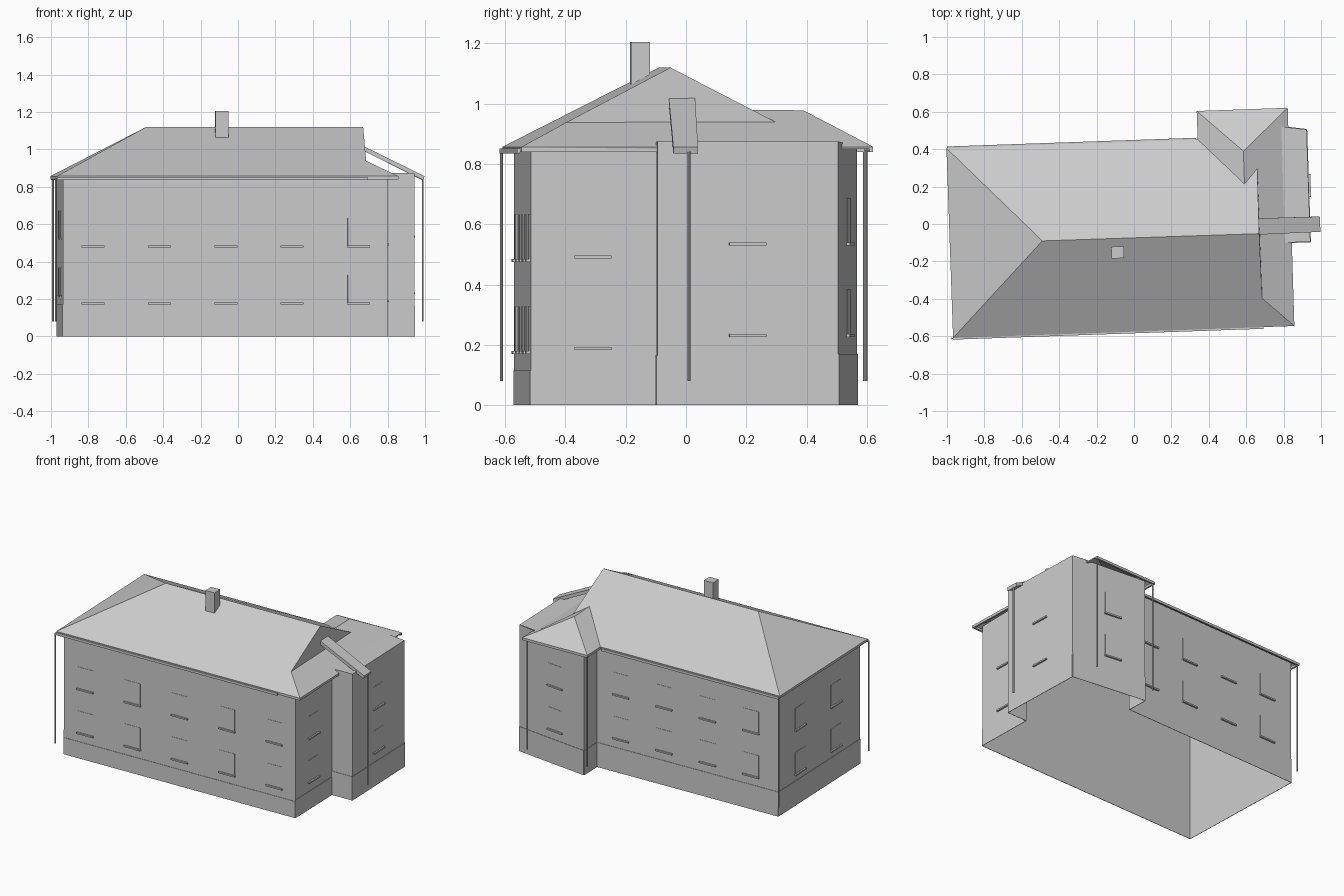
import bpy, math
from mathutils import Vector, Matrix

if "Cube" in bpy.data.objects:
    bpy.data.objects.remove(bpy.data.objects["Cube"])

ROT = Matrix.Rotation(math.radians(2), 3, 'Z')   # the house sits slightly turned


def L(x, y, z=0.0):
    """Roof-aligned coordinates to world."""
    return ROT @ Vector((x, y, z))


def mesh(name, verts, faces):
    me = bpy.data.meshes.new(name)
    me.from_pydata([tuple(v) for v in verts], [], faces)
    me.update()
    ob = bpy.data.objects.new(name, me)
    bpy.context.collection.objects.link(ob)
    return ob


def prism(name, low, high):
    """Closed solid between two matching loops (low loop counter-clockwise)."""
    n = len(low)
    faces = [tuple(reversed(range(n))), tuple(range(n, 2 * n))]
    faces += [(i, (i + 1) % n, n + (i + 1) % n, n + i) for i in range(n)]
    return mesh(name, list(low) + list(high), faces)


def wall_box(name, p, q, s0, s1, z0, z1, out, inn=0.0):
    """Box along segment p-q (outside on its right) between distances s0 and s1."""
    p, q = Vector(p[:2]), Vector(q[:2])
    d = (q - p).normalized()
    n = Vector((d.y, -d.x))
    ring = [p + d * s0 + n * out, p + d * s1 + n * out,
            p + d * s1 - n * inn, p + d * s0 - n * inn]
    return prism(name, [(*v, z0) for v in ring], [(*v, z1) for v in ring])


# Walls: one open shell around the footprint
FRONT_L, FRONT_R = (-0.935, -0.57), (0.80, -0.515)
NOOK, EXT_F, EXT_B = (0.79, -0.10), (0.943, -0.095), (0.923, 0.505)
WING_L, WING_IN, BACK_L = (0.385, 0.567), (0.39, 0.418), (-0.967, 0.37)
foot = [FRONT_L, FRONT_R, NOOK, EXT_F, EXT_B, WING_L, WING_IN, BACK_L]
n = len(foot)
tops = [0.86, 0.86, 0.875, 0.875, 0.875, 0.86, 0.86, 0.86]
mesh("walls", [(*p, 0) for p in foot] + [(*p, t) for p, t in zip(foot, tops)],
     [(i, (i + 1) % n, n + (i + 1) % n, n + i) for i in range(n)])
mesh("extension_flat_roof",
     [(*NOOK, 0.875), (*EXT_F, 0.875), (*EXT_B, 0.875), (0.77, 0.522, 0.875)], [(0, 1, 2, 3)])

# Plinth band on every wall
for i, h in enumerate([0.115, 0.125, 0.165, 0.165, 0.17, 0.17, 0.17, 0.17]):
    p, q = foot[i], foot[(i + 1) % n]
    wall_box("plinth", p, q, 0, (Vector(q) - Vector(p)).length, 0, h, 0.003)


# Windows with sills
def windows(p, q, spots, sills, w=0.115, h=0.15):
    for s in spots:
        for z in sills:
            wall_box("window", p, q, s - w / 2, s + w / 2, z + 0.01, z + h + 0.008, 0.002)
            wall_box("window_sill", p, q, s - w / 2 - 0.004, s + w / 2 + 0.004, z, z + 0.01, 0.012)


windows(FRONT_L, FRONT_R, [0.16 + 0.355 * i for i in range(5)], (0.17, 0.475))
windows(FRONT_R, NOOK, [0.206], (0.183, 0.487))
windows(EXT_F, EXT_B, [0.30], (0.226, 0.53))
windows(EXT_B, WING_L, [0.30], (0.226, 0.53))
windows(WING_IN, BACK_L, [0.18 + 0.325 * i for i in range(4)], (0.226, 0.53))
windows(BACK_L, FRONT_L, [0.25, 0.66], (0.21, 0.515))

# Hipped main roof with small gable and back wing
E = 0.857
A, B, C = L(-0.988, -0.575, E), L(0.838, -0.575, E), L(-0.988, 0.44, E)
R1, R2 = L(-0.493, -0.073, 1.12), L(0.667, -0.075, 1.12)
G1, G2 = L(0.671, -0.421, 0.938), L(0.669, 0.273, 0.94)
W1, W2, V = L(0.356, 0.592, E), L(0.843, 0.592, E), L(0.356, 0.44, E)
K1, K2 = L(0.598, 0.193, 0.98), L(0.598, 0.369, 0.978)
roof = mesh("roof", [A, B, C, R1, R2, G1, G2, W1, W2, V, K1, K2],
            [(0, 1, 5, 4, 3), (0, 3, 2), (2, 3, 4, 6, 10, 9), (9, 10, 11, 7),
             (7, 11, 8), (1, 8, 11, 10, 6, 5), (5, 6, 4)])
# flip faces to point outward
roof.data.update()
for f in roof.data.polygons:
    if f.normal.z < -0.01:
        f.flip()
sol = roof.modifiers.new("thickness", 'SOLIDIFY')
sol.thickness = 0.008
sol.offset = -1

# Fascia boards under the eaves, and gutters along the long sides
eaves = [(A, B), (B, L(0.838, -0.12)), (W2, W1), (W1, V), (V, C), (C, A)]
for p, q in eaves:
    wall_box("fascia", p, q, 0, (q - p).xy.length, 0.84, E, 0.0, 0.012)
wall_box("gutter", A, B, 0, 1.66, 0.835, 0.852, 0.009)
wall_box("gutter", V, C, 0.01, 1.34, 0.835, 0.852, 0.009)

# Chimney
cx = [(-0.12, -0.185), (-0.052, -0.182), (-0.054, -0.119), (-0.122, -0.122)]
prism("chimney", [(*p, 1.04) for p in cx], [(*p, 1.205) for p in cx])

# Sloping canopy box running from the gable over the extension
top = [(0.665, -0.057, 1.02), (0.997, -0.042, 0.857), (0.993, 0.04, 0.857), (0.665, 0.03, 1.02)]
prism("sloping_canopy", [(x - 0.006, y, z - 0.022) for x, y, z in top], top)

# Downpipes
for x, y in [(-0.973, -0.612), (-0.99, 0.40), (0.345, 0.592), (0.80, 0.597), (0.988, 0.01)]:
    bpy.ops.mesh.primitive_cylinder_add(vertices=8, radius=0.005, depth=0.765,
                                        location=(x, y, 0.4625))
    bpy.context.object.name = "downpipe"
